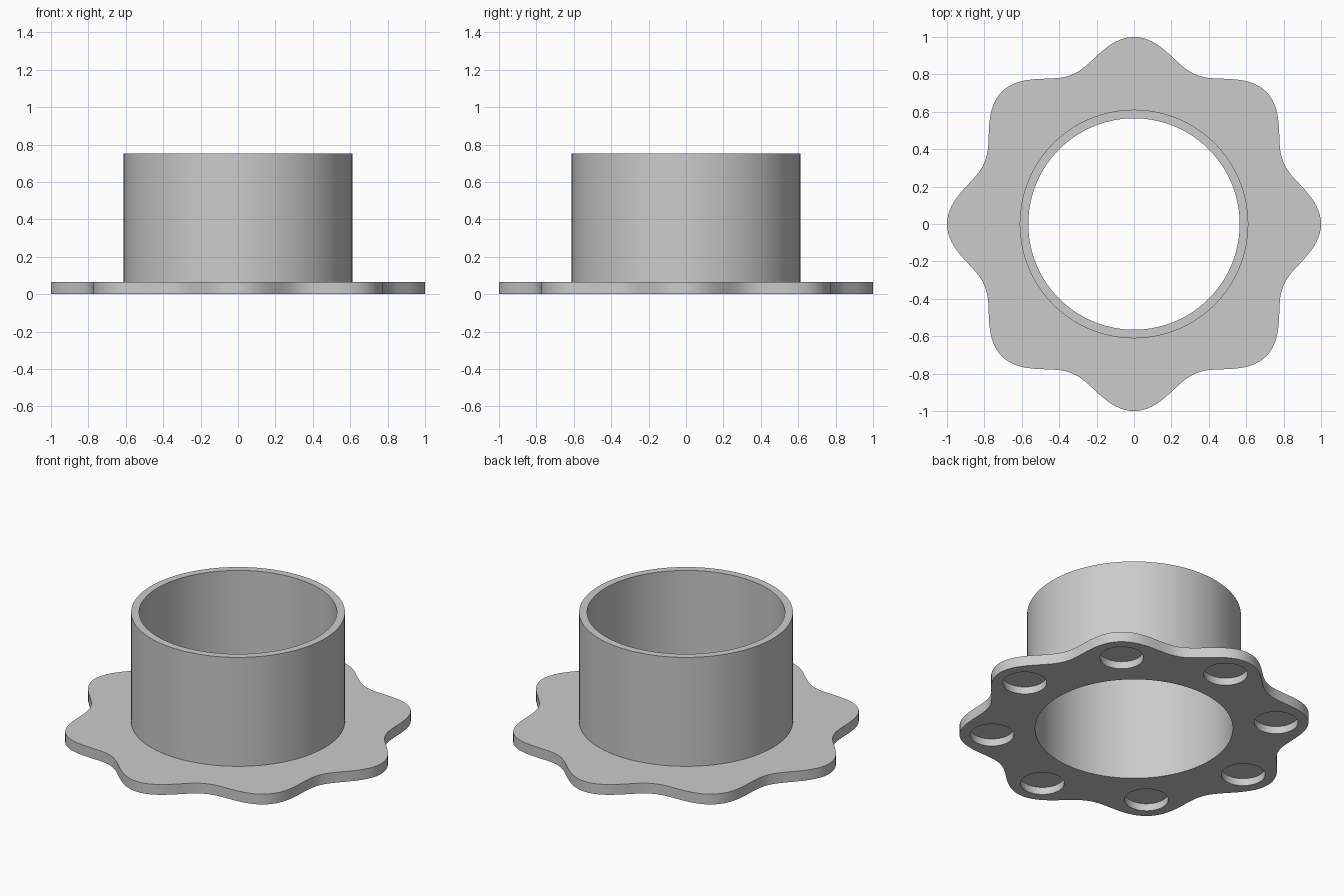
import bpy
import bmesh
from math import sin, cos, pi, radians
from mathutils import Matrix, Vector

default = bpy.data.objects.get("Cube")
if default:
    bpy.data.objects.remove(default, do_unlink=True)

LOBES = 8
SEGMENTS = 256
BORE, SLEEVE = 0.565, 0.611
FLANGE_TOP, HEIGHT = 0.065, 0.752
POCKET_RADIUS, POCKET_DEPTH, POCKET_RING = 0.125, 0.046, 0.815

grey = bpy.data.materials.new("plain_grey")
grey.use_nodes = True
colour = (0.6, 0.6, 0.6, 1)
grey.diffuse_color = colour
grey.node_tree.nodes["Principled BSDF"].inputs["Base Color"].default_value = colour


def add_object(name, bm):
    bmesh.ops.recalc_face_normals(bm, faces=bm.faces)
    mesh = bpy.data.meshes.new(name)
    bm.to_mesh(mesh)
    bm.free()
    mesh.materials.append(grey)
    obj = bpy.data.objects.new(name, mesh)
    bpy.context.collection.objects.link(obj)
    return obj


def wavy(angle):
    """Radius of the lobed flange edge."""
    return 0.932 + 0.068 * cos(LOBES * angle)


def constant(radius):
    return lambda angle: radius


# Sleeve and flange: one closed profile swept around z
profile = [
    (constant(BORE), 0),
    (constant(BORE), HEIGHT),
    (constant(SLEEVE), HEIGHT),
    (constant(SLEEVE), FLANGE_TOP),
    (wavy, FLANGE_TOP),
    (wavy, 0),
]
bm = bmesh.new()
angles = [2 * pi * i / SEGMENTS for i in range(SEGMENTS)]
rings = [[bm.verts.new((r(a) * cos(a), r(a) * sin(a), z)) for a in angles]
         for r, z in profile]
for k, ring in enumerate(rings):
    following = rings[(k + 1) % len(rings)]
    for i in range(SEGMENTS):
        j = (i + 1) % SEGMENTS
        bm.faces.new((ring[i], ring[j], following[j], following[i]))
body = add_object("flanged_sleeve", bm)

# Blind round pockets in the underside, one per lobe
bm = bmesh.new()
for i in range(LOBES):
    a = 2 * pi * i / LOBES
    centre = Vector((POCKET_RING * cos(a), POCKET_RING * sin(a), 0))
    bmesh.ops.create_cone(bm, cap_ends=True, segments=64,
                          radius1=POCKET_RADIUS, radius2=POCKET_RADIUS,
                          depth=2 * POCKET_DEPTH,
                          matrix=Matrix.Translation(centre))
cutter = add_object("pocket_cutter", bm)
cutter.hide_render = True

cut = body.modifiers.new("pockets", 'BOOLEAN')
cut.operation = 'DIFFERENCE'
cut.solver = 'EXACT'
cut.object = cutter
bpy.ops.object.select_all(action='DESELECT')
body.select_set(True)
bpy.context.view_layer.objects.active = body
bpy.ops.object.modifier_apply(modifier=cut.name)
bpy.data.objects.remove(cutter, do_unlink=True)

bpy.ops.object.shade_smooth_by_angle(angle=radians(30))
